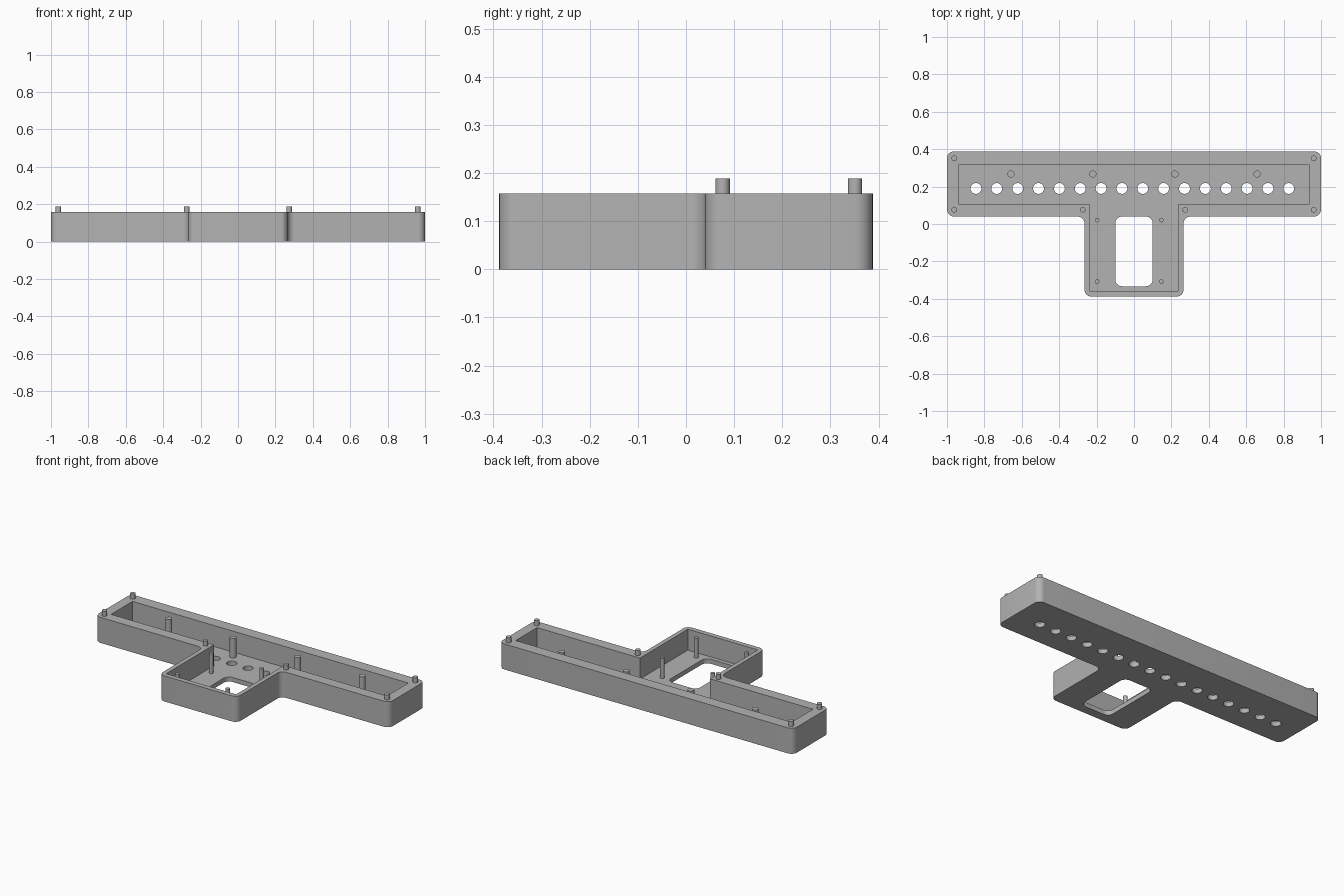
import bpy
import bmesh
import math
from mathutils import Vector

cube = bpy.data.objects.get("Cube")
if cube:
    bpy.data.objects.remove(cube, do_unlink=True)

HEIGHT, FLOOR = 0.157, 0.028

grey = bpy.data.materials.new("plain grey")
grey.use_nodes = True
grey.diffuse_color = (0.45, 0.45, 0.45, 1)
grey.node_tree.nodes["Principled BSDF"].inputs["Base Color"].default_value = grey.diffuse_color


def rounded(corners, r, steps=8):
    """Replace every corner of an outline, convex or concave, by an arc."""
    out = []
    for i, c in enumerate(corners):
        p = Vector(c)
        a = (Vector(corners[i - 1]) - p).normalized()
        b = (Vector(corners[(i + 1) % len(corners)]) - p).normalized()
        centre = p + (a + b) * r
        for k in range(steps + 1):
            t = k / steps * math.pi / 2
            out.append(centre - b * r * math.cos(t) - a * r * math.sin(t))
    return out


def circle(x, y, r, n=32):
    return [Vector((x + r * math.cos(2 * math.pi * k / n),
                    y + r * math.sin(2 * math.pi * k / n))) for k in range(n)]


def prisms(name, outlines, z0, z1):
    """One object made of upright prisms over the given outlines."""
    bm = bmesh.new()
    for line in outlines:
        face = bm.faces.new([bm.verts.new((p[0], p[1], z0)) for p in line])
        top = bmesh.ops.extrude_face_region(bm, geom=[face])["geom"]
        verts = [v for v in top if isinstance(v, bmesh.types.BMVert)]
        bmesh.ops.translate(bm, verts=verts, vec=(0, 0, z1 - z0))
    bmesh.ops.recalc_face_normals(bm, faces=bm.faces)
    mesh = bpy.data.meshes.new(name)
    bm.to_mesh(mesh)
    bm.free()
    mesh.materials.append(grey)
    obj = bpy.data.objects.new(name, mesh)
    bpy.context.collection.objects.link(obj)
    return obj


def smooth(obj):
    bpy.ops.object.select_all(action='DESELECT')
    obj.select_set(True)
    bpy.context.view_layer.objects.active = obj
    bpy.ops.object.shade_smooth_by_angle(angle=math.radians(30))


def tee(half_bar, half_stem, back, shoulder, front):
    """T outline: a wide bar at the back with a stem to the front."""
    right = [(half_stem, front), (half_stem, shoulder), (half_bar, shoulder), (half_bar, back)]
    return right + [(-x, y) for x, y in reversed(right)]


def rect(x, y0, y1):
    return [(-x, y0), (x, y0), (x, y1), (-x, y1)]


# Tray body with its cavity, cable window and row of holes
tray = prisms("tray", [rounded(tee(1, 0.265, 0.388, 0.04, -0.388), 0.037)], 0, HEIGHT)
cutters = [
    prisms("cavity_cutter", [tee(0.938, 0.238, 0.315, 0.107, -0.358)], FLOOR, 0.3),
    prisms("window_cutter", [rounded(rect(0.1, -0.333, 0.04), 0.037)], -0.1, 0.1),
    prisms("hole_cutter", [circle(-0.845 + 0.1115 * i, 0.19, 0.029) for i in range(16)], -0.1, 0.1),
]
for cutter in cutters:
    cutter.hide_render = True
    mod = tray.modifiers.new(cutter.name, 'BOOLEAN')
    mod.operation, mod.solver, mod.object = 'DIFFERENCE', 'EXACT', cutter
    bpy.context.view_layer.objects.active = tray
    bpy.ops.object.modifier_apply(modifier=mod.name)
    bpy.data.objects.remove(cutter, do_unlink=True)
smooth(tray)

# Locating pins on the rim
rim = [(s * x, y) for s in (-1, 1) for x, y in ((0.961, 0.351), (0.961, 0.076), (0.274, 0.076))]
smooth(prisms("rim_pins", [circle(x, y, 0.015) for x, y in rim], HEIGHT - 0.005, 0.188))

# Posts standing on the floor of the bar and around the window
smooth(prisms("bar_posts", [circle(x, 0.267, 0.019) for x in (-0.658, -0.22, 0.219, 0.658)],
              FLOOR - 0.005, 0.147))
smooth(prisms("stem_posts", [circle(x, y, 0.012) for x in (-0.197, 0.146) for y in (0.021, -0.308)],
              FLOOR - 0.005, 0.15))
